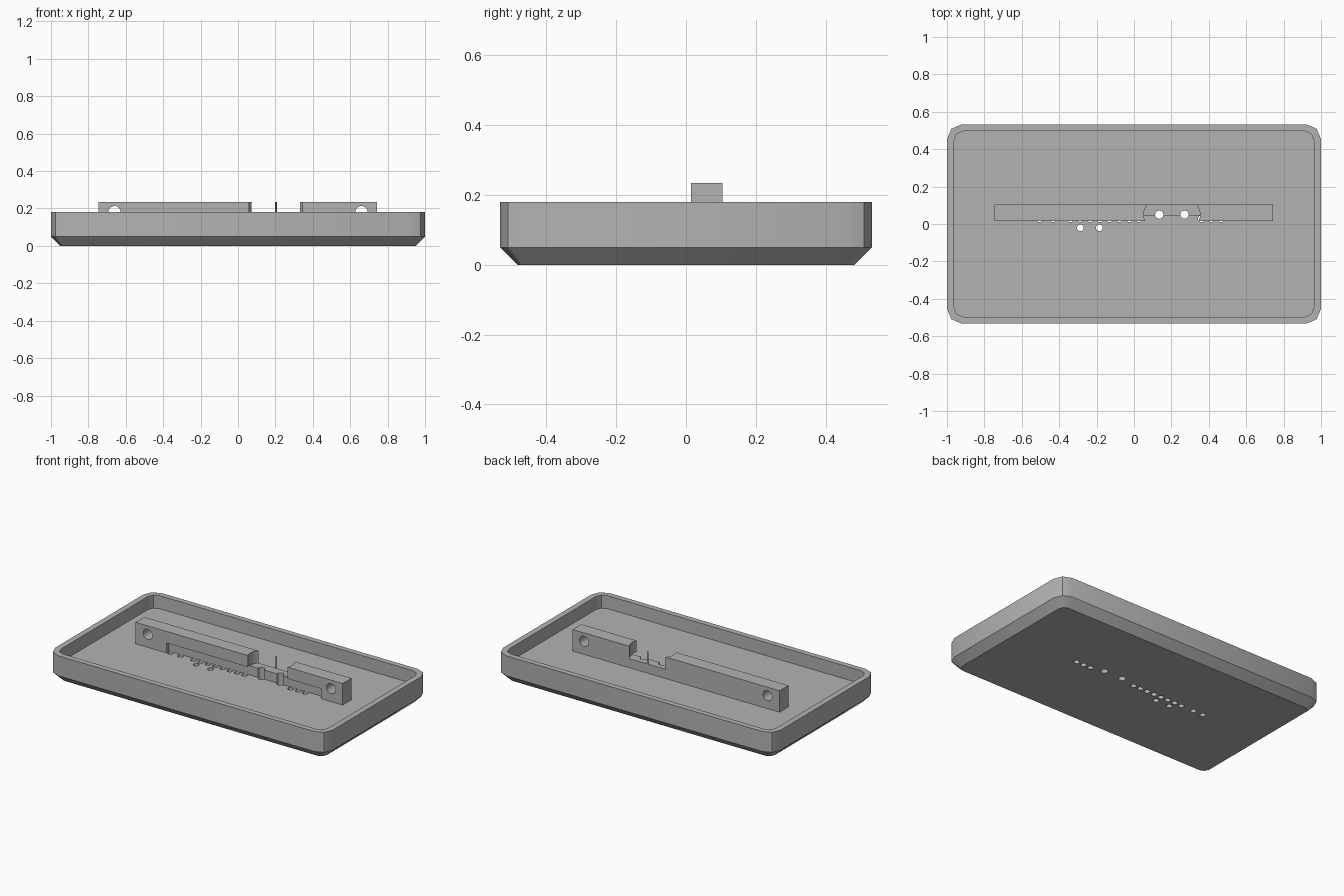
import bpy, bmesh
from math import cos, sin, pi

cube = bpy.data.objects.get("Cube")
if cube:
    bpy.data.objects.remove(cube, do_unlink=True)

FLOOR, RIM, BAR_TOP = 0.095, 0.18, 0.235

grey = bpy.data.materials.new("plain_grey")
grey.use_nodes = True
grey.diffuse_color = (0.45, 0.45, 0.45, 1)
grey.node_tree.nodes["Principled BSDF"].inputs["Base Color"].default_value = grey.diffuse_color


def finish(name, bm):
    bmesh.ops.recalc_face_normals(bm, faces=bm.faces)
    mesh = bpy.data.meshes.new(name)
    bm.to_mesh(mesh)
    bm.free()
    mesh.materials.append(grey)
    ob = bpy.data.objects.new(name, mesh)
    bpy.context.collection.objects.link(ob)
    return ob


def rounded_ring(bm, hx, hy, r, z, steps=2):
    """Rounded rectangle of vertices, each corner split into a few steps."""
    ring = []
    for k, (sx, sy) in enumerate([(1, 1), (-1, 1), (-1, -1), (1, -1)]):
        for i in range(steps + 1):
            a = (k + i / steps) * pi / 2
            ring.append(bm.verts.new((sx * (hx - r) + r * cos(a),
                                      sy * (hy - r) + r * sin(a), z)))
    return ring


def box(name, x0, x1, y0, y1, z0, z1):
    bm = bmesh.new()
    for v in bmesh.ops.create_cube(bm, size=1)["verts"]:
        v.co = (x1 if v.co.x > 0 else x0, y1 if v.co.y > 0 else y0, z1 if v.co.z > 0 else z0)
    return finish(name, bm)


def cylinder(name, x, y, z, radius, length, along_y=False, sides=24):
    bm = bmesh.new()
    bmesh.ops.create_cone(bm, cap_ends=True, segments=sides, radius1=radius,
                          radius2=radius, depth=length)
    ob = finish(name, bm)
    ob.location = (x, y, z)
    if along_y:
        ob.rotation_euler.x = pi / 2
    return ob


def cut(target, cutter):
    """Subtract the cutter from the target and remove the cutter."""
    cutter.hide_render = True
    mod = target.modifiers.new("cut", 'BOOLEAN')
    mod.operation = 'DIFFERENCE'
    mod.solver = 'EXACT'
    mod.object = cutter
    bpy.context.view_layer.objects.active = target
    bpy.ops.object.modifier_apply(modifier=mod.name)
    bpy.data.objects.remove(cutter, do_unlink=True)


# Tray: chamfered base, upright walls, thin rim and sunken floor
bm = bmesh.new()
rings = [rounded_ring(bm, *p) for p in [
    (0.95, 0.483, 0.04, 0), (1, 0.533, 0.08, 0.05), (1, 0.533, 0.08, RIM),
    (0.962, 0.497, 0.05, RIM), (0.962, 0.497, 0.05, FLOOR)]]
for low, high in zip(rings, rings[1:]):
    for i in range(len(low)):
        j = (i + 1) % len(low)
        bm.faces.new((low[i], low[j], high[j], high[i]))
bm.faces.new(rings[0])
bm.faces.new(rings[-1])
tray = finish("tray", bm)

# Mounting bar, with a hollow under its front edge
bar = box("mounting_bar", -0.747, 0.743, 0.015, 0.105, FLOOR - 0.01, BAR_TOP)
cut(bar, box("front_hollow", -0.527, 0.588, -0.1, 0.045, FLOOR - 0.1, 0.16))

# Screw holes through the bar from front to back
for x in (-0.66, 0.66):
    cut(bar, cylinder("screw_hole", x, 0.06, 0.18, 0.033, 0.4, along_y=True))

# Twin round pockets in the bar, each with a hole down through the tray
for x in (0.135, 0.27):
    cut(bar, cylinder("pocket", x, 0.05, 0.255, 0.083, 0.2, sides=48))
    for part in (bar, tray):
        cut(part, cylinder("post_hole", x, 0.05, 0.1, 0.022, 0.5))

# Row of pin holes under the front edge of the bar, and two extra in front
row = [-0.505, -0.433, 0.36, 0.413, 0.465] + [-0.34 + 0.0525 * i for i in range(8)]
pins = [(x, 0.028) for x in row] + [(-0.287, -0.02), (-0.185, -0.02)]
for x, y in pins:
    cut(tray, cylinder("pin_hole", x, y, 0.1, 0.018, 0.5, sides=16))

# Smooth the round holes while keeping corners sharp
for ob in (tray, bar):
    bpy.ops.object.select_all(action='DESELECT')
    ob.select_set(True)
    bpy.context.view_layer.objects.active = ob
    bpy.ops.object.shade_smooth_by_angle(angle=pi / 6)
